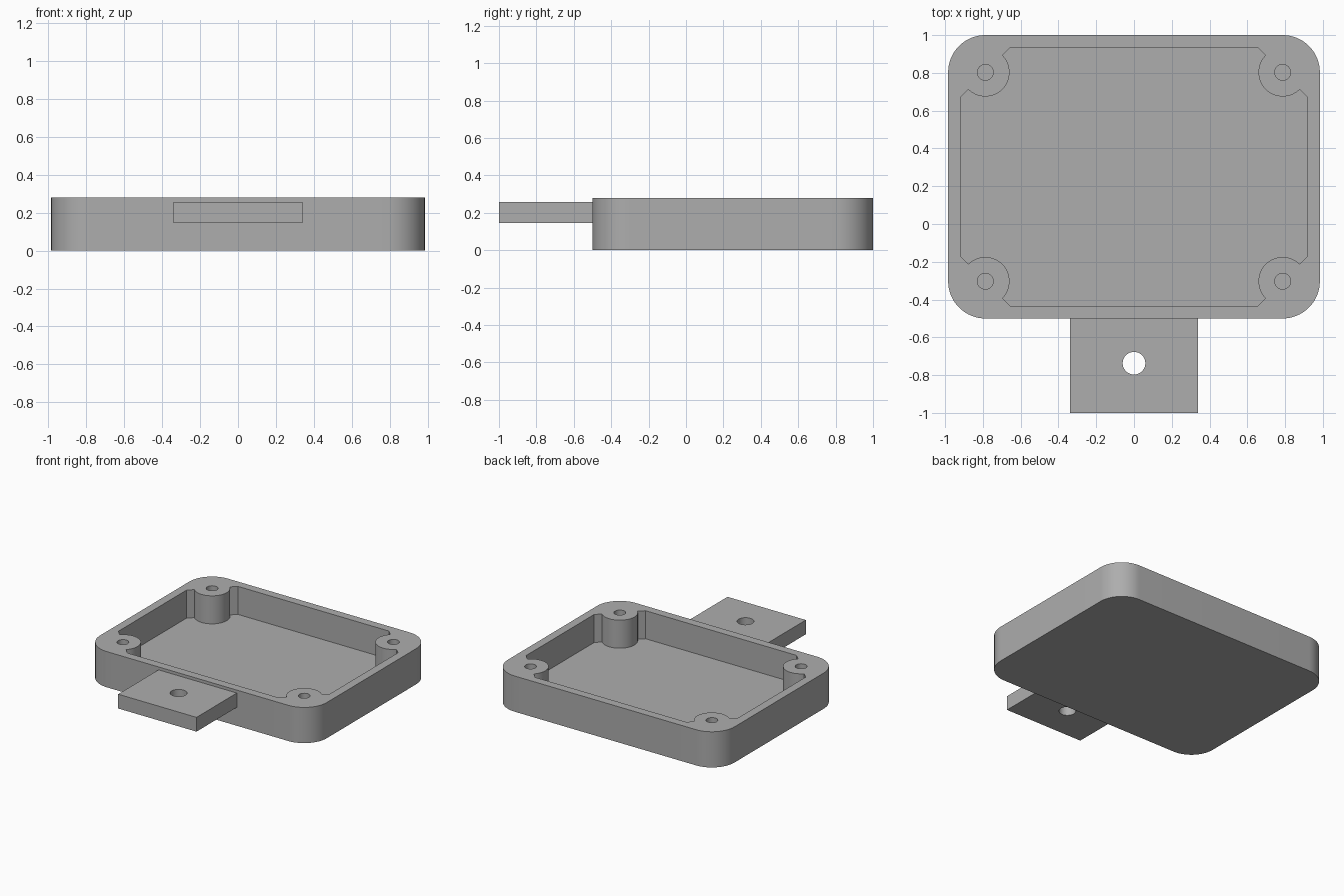
import bpy, bmesh
from math import cos, sin, radians, sqrt
from mathutils import Vector

if "Cube" in bpy.data.objects:
    bpy.data.objects.remove(bpy.data.objects["Cube"])

# Main dimensions
HEIGHT, FLOOR = 0.28, 0.06
MID = Vector((0, 0.25))
POST_X, POST_Y = 0.787, 0.553     # post centres, measured from MID
CORNER_R, POST_R, SCREW_R = 0.197, 0.128, 0.042
WALL_GAP = 0.131                  # post centre to inner wall
TAB_X, TAB_Z0, TAB_Z1 = 0.34, 0.145, 0.257

grey = bpy.data.materials.new("plain grey")
grey.use_nodes = True
colour = (0.42, 0.42, 0.42, 1)
grey.diffuse_color = colour
grey.node_tree.nodes["Principled BSDF"].inputs["Base Color"].default_value = colour


def polar(centre, radius, degrees):
    a = radians(degrees)
    return centre + Vector((cos(a), sin(a))) * radius


def arc(centre, radius, start, end, steps):
    return [polar(centre, radius, start + (end - start) * i / steps) for i in range(steps + 1)]


def circle(centre, radius, steps=40):
    return arc(centre, radius, 0, 360, steps)[:-1]


def prism(name, outline, z0, z1):
    """Extrude a flat outline from z0 to z1."""
    bm = bmesh.new()
    face = bm.faces.new([bm.verts.new((p.x, p.y, z0)) for p in outline])
    top = bmesh.ops.extrude_face_region(bm, geom=[face])["geom"]
    verts = [v for v in top if isinstance(v, bmesh.types.BMVert)]
    bmesh.ops.translate(bm, verts=verts, vec=(0, 0, z1 - z0))
    bmesh.ops.recalc_face_normals(bm, faces=bm.faces)
    mesh = bpy.data.meshes.new(name)
    bm.to_mesh(mesh)
    bm.free()
    mesh.materials.append(grey)
    obj = bpy.data.objects.new(name, mesh)
    bpy.context.collection.objects.link(obj)
    return obj


def cut(obj, cutters):
    """Subtract the cutters, apply, and shade the curved walls smooth."""
    bpy.ops.object.select_all(action="DESELECT")
    obj.select_set(True)
    bpy.context.view_layer.objects.active = obj
    for cutter in cutters:
        mod = obj.modifiers.new("cut", "BOOLEAN")
        mod.operation, mod.solver, mod.object = "DIFFERENCE", "EXACT", cutter
        bpy.ops.object.modifier_apply(modifier=mod.name)
        bpy.data.objects.remove(cutter)
    bpy.ops.object.shade_smooth_by_angle(angle=radians(30))


# Corner posts, counter-clockwise, with the direction each one faces outwards
posts = [(MID + Vector((sx * POST_X, sy * POST_Y)), angle)
         for sx, sy, angle in ((1, 1, 45), (-1, 1, 135), (-1, -1, 225), (1, -1, 315))]

# Tray outline has rounded corners; the pocket has cut corners wrapped around the posts
outer, pocket = [], []
for centre, angle in posts:
    outer += arc(centre, CORNER_R, angle - 45, angle + 45, 16)
    pocket.append(polar(centre, WALL_GAP * sqrt(2), angle - 90))
    pocket += arc(centre, POST_R, angle - 90, angle - 270, 32)
    pocket.append(polar(centre, WALL_GAP * sqrt(2), angle + 90))

tray = prism("tray", outer, 0, HEIGHT)
cutters = [prism("pocket_cutter", pocket, FLOOR, HEIGHT + 0.1)]
cutters += [prism("screw_hole_cutter", circle(c, SCREW_R), FLOOR, HEIGHT + 0.1) for c, _ in posts]
cut(tray, cutters)

# Mounting tab on the front wall, with a through hole
tab_outline = [Vector(p) for p in ((-TAB_X, -1), (TAB_X, -1), (TAB_X, -0.5), (-TAB_X, -0.5))]
tab = prism("mounting_tab", tab_outline, TAB_Z0, TAB_Z1)
cut(tab, [prism("tab_hole_cutter", circle(Vector((0, -0.737)), 0.06), 0, 0.4)])
